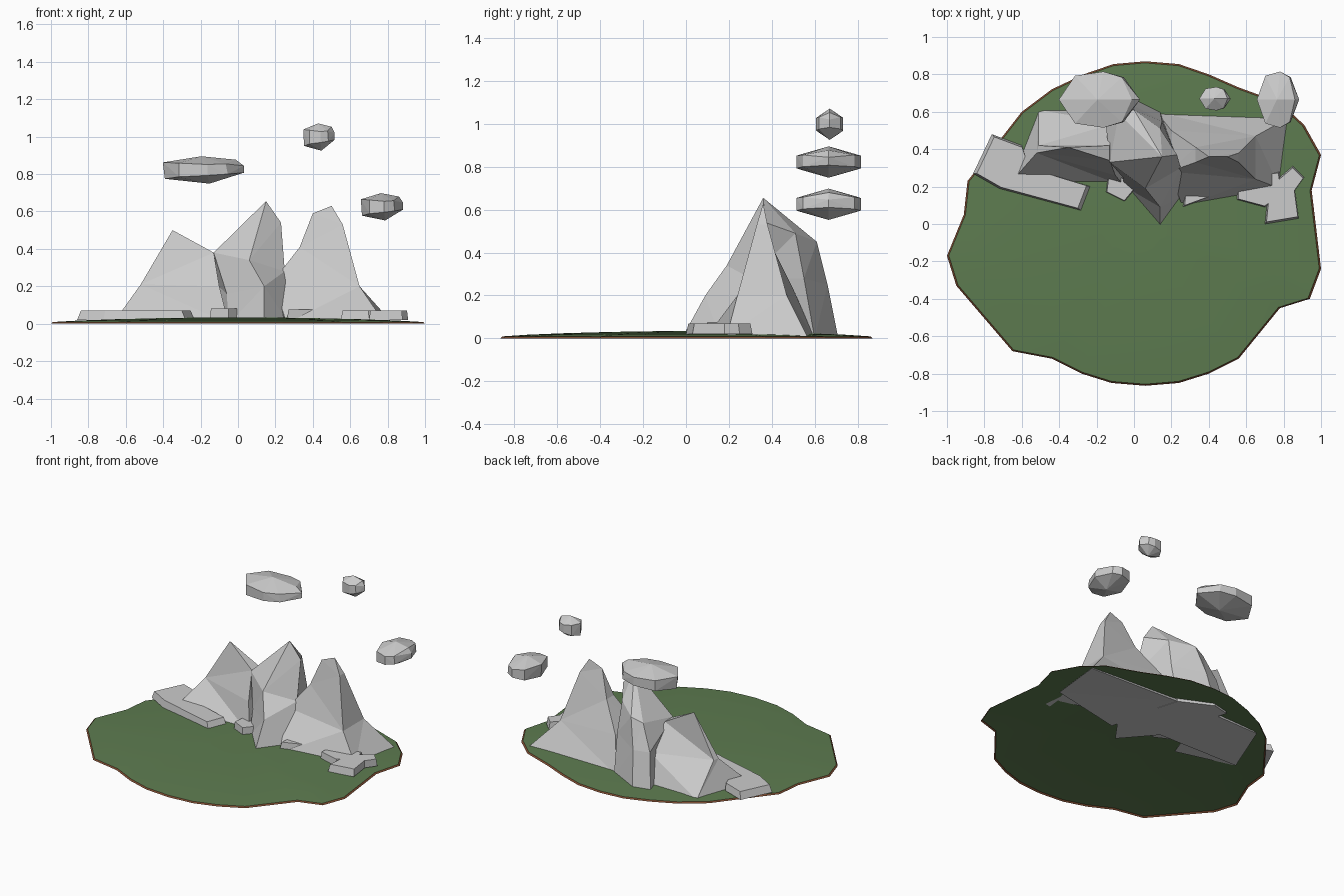
import bpy, bmesh
from mathutils import Vector

if "Cube" in bpy.data.objects:
    bpy.data.objects.remove(bpy.data.objects["Cube"])


def material(name, rgb):
    m = bpy.data.materials.new(name)
    m.diffuse_color = (*rgb, 1)
    m.use_nodes = True
    m.node_tree.nodes["Principled BSDF"].inputs["Base Color"].default_value = m.diffuse_color
    return m


def finish(name, bm, mats=()):
    bmesh.ops.remove_doubles(bm, verts=bm.verts, dist=0.0005)
    bmesh.ops.recalc_face_normals(bm, faces=bm.faces)
    me = bpy.data.meshes.new(name)
    bm.to_mesh(me)
    bm.free()
    for m in mats:
        me.materials.append(m)
    ob = bpy.data.objects.new(name, me)
    bpy.context.collection.objects.link(ob)
    return ob


def loft(bm, rings, cap_bottom=True, cap_top=True):
    """Join stacked rings of equal point count with triangles or quads."""
    rows = [[bm.verts.new(p) for p in r] for r in rings]
    n = len(rows[0])
    bands = []
    for a, b in zip(rows, rows[1:]):
        bands.append([bm.faces.new((a[i], a[(i + 1) % n], b[(i + 1) % n], b[i]))
                      for i in range(n)])
    if cap_bottom:
        bm.faces.new(rows[0][::-1])
    if cap_top:
        bm.faces.new(rows[-1])
    return bands


def mountain(name, rings):
    bm = bmesh.new()
    loft(bm, rings)
    bmesh.ops.remove_doubles(bm, verts=bm.verts, dist=0.0005)
    bmesh.ops.triangulate(bm, faces=[f for f in bm.faces if len(f.verts) > 3])
    finish(name, bm)


def slab(name, outline, z0, z1, taper=0.93):
    bm = bmesh.new()
    c = sum((Vector(p) for p in outline), Vector((0, 0))) / len(outline)
    top = [c + (Vector(p) - c) * taper for p in outline]
    loft(bm, [[(x, y, z0) for x, y in outline], [(p.x, p.y, z1) for p in top]])
    finish(name, bm)


def floating_rock(name, centre, half):
    # front profile on the middle plane, plus mirrored side points
    spine = [(-1, .55), (-.05, 1), (.8, .75), (1, .3), (1, -.2), (.15, -1), (-.95, -.65)]
    side = [(-.6, .85, .5), (.1, 1, .4), (.55, .8, .45),
            (-.6, .85, -.5), (.1, 1, -.4), (.6, .8, -.3)]
    pts = [(x, 0, z) for x, z in spine] + [(x, s * y, z) for x, y, z in side for s in (-1, 1)]
    bm = bmesh.new()
    for p in pts:
        bm.verts.new([c + h * v for c, h, v in zip(centre, half, p)])
    res = bmesh.ops.convex_hull(bm, input=bm.verts)
    bmesh.ops.delete(bm, geom=[g for g in res["geom_interior"]
                               if isinstance(g, bmesh.types.BMVert)], context='VERTS')
    finish(name, bm)


# Grassy ground: thin open dome with a brown rim
outline = [(-1, -.17), (-.95, -.33), (-.65, -.68), (-.44, -.72), (-.28, -.8), (-.12, -.85),
           (.06, -.865), (.24, -.85), (.40, -.80), (.56, -.72), (.78, -.45), (.94, -.40),
           (1, -.24), (.95, .18), (1, .37), (.91, .53), (.78, .65), (.56, .73), (.4, .80),
           (.24, .855), (.06, .87), (-.11, .855), (-.27, .8), (-.44, .72), (-.6, .6),
           (-.74, .42), (-.89, .23), (-.91, .05)]
bm = bmesh.new()
profile = [(1, 0), (.99, .009), (.85, .017), (.65, .024), (.4, .03), (.18, .033)]
bands = loft(bm, [[(x * s, y * s, z) for x, y in outline] for s, z in profile],
             cap_bottom=False)
for i, band in enumerate(bands):
    for f in band:
        f.material_index = 1 if i == 0 else 0
        f.smooth = i > 0
finish("ground", bm, [material("grass", (.11, .2, .08)), material("soil", (.2, .07, .03))])

# Left mountain
mountain("left_mountain", [
    [(-.67, .21, 0), (-.05, .20, 0), (-.05, .62, 0), (-.51, .61, 0)],
    [(-.52, .38, .21), (-.10, .26, .2), (-.10, .54, .2), (-.51, .42, .21)],
    [(-.35, .41, .5), (-.13, .34, .38), (-.13, .42, .38), (-.35, .41, .5)]])

# Middle mountain: spine from the front tip over the peak to a rear shoulder
mountain("middle_mountain", [
    [(.14, -.02, 0), (.27, .16, 0), (.14, .6, 0), (-.08, .71, 0), (-.2, .68, 0), (-.05, .2, 0)],
    [(.14, .09, .2), (.25, .3, .28), (.15, .55, .28), (-.05, .66, .25), (-.16, .63, .25),
     (-.06, .25, .16)],
    [(.06, .19, .34), (.23, .37, .54), (.14, .51, .49), (0, .61, .45), (-.08, .59, .42),
     (-.13, .33, .38)],
    [(.15, .36, .655)] * 6])

# Right mountain
mountain("right_mountain", [
    [(.26, .09, 0), (.78, .19, .01), (.83, .57, 0), (.12, .60, 0)],
    [(.19, .28, .23), (.65, .24, .2), (.65, .47, .2), (.2, .50, .23)],
    [(.33, .33, .41), (.56, .33, .53), (.56, .38, .53), (.33, .41, .41)],
    [(.40, .36, .59), (.5, .36, .63), (.5, .36, .63), (.40, .36, .59)]])

# Stone slabs around the foot
slab("left_slab", [(-.86, .27), (-.72, .19), (-.28, .07), (-.23, .2), (-.56, .30), (-.60, .42),
                   (-.76, .48)], .02, .07)
slab("small_slab", [(-.15, .17), (-.05, .12), (.0, .18), (-.04, .25), (-.14, .25)], .02, .08)
slab("centre_slab", [(.26, .09), (.56, .2), (.56, .3), (.28, .3)], .02, .075)
slab("right_slab", [(.55, .13), (.70, .09), (.79, .15), (.78, .28), (.55, .25)], .02, .07)
slab("corner_slab", [(.70, .0), (.88, .03), (.86, .18), (.91, .25), (.85, .31), (.72, .2)],
     .02, .07)

# Floating rocks
for name, c, h in [("large_floating_rock", (-.185, .665, .822), (.217, .15, .073)),
                   ("medium_floating_rock", (.77, .665, .625), (.113, .15, .073)),
                   ("small_floating_rock", (.433, .67, .998), (.084, .063, .073))]:
    floating_rock(name, c, h)
